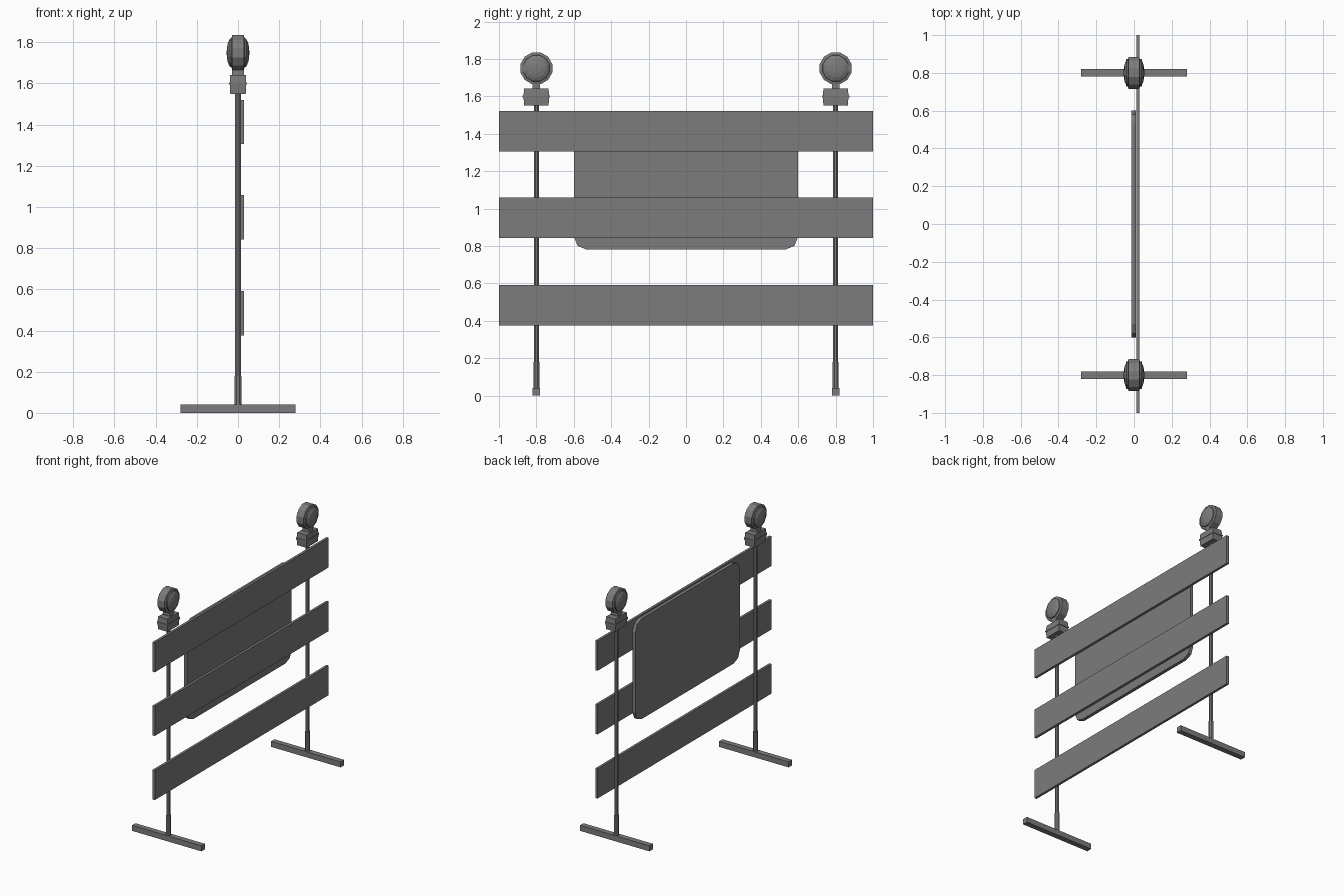
import bpy, bmesh, math
from mathutils import Matrix

if "Cube" in bpy.data.objects:
    bpy.data.objects.remove(bpy.data.objects["Cube"], do_unlink=True)

grey = bpy.data.materials.new("dark grey")
grey.use_nodes = True
colour = (0.2, 0.2, 0.2, 1)
grey.diffuse_color = colour
grey.node_tree.nodes["Principled BSDF"].inputs["Base Color"].default_value = colour


def finish(name, bm):
    bmesh.ops.recalc_face_normals(bm, faces=bm.faces)
    mesh = bpy.data.meshes.new(name)
    bm.to_mesh(mesh)
    bm.free()
    mesh.materials.append(grey)
    ob = bpy.data.objects.new(name, mesh)
    bpy.context.collection.objects.link(ob)
    return ob


def box(name, x, y, z, top=1.0, bottom=1.0):
    """Box from (min, max) ranges, optionally narrowed at either end."""
    bm = bmesh.new()
    bmesh.ops.create_cube(bm, size=1)
    for v in bm.verts:
        k = top if v.co.z > 0 else bottom
        v.co = [sum(r) / 2 + c * s * (r[1] - r[0])
                for r, c, s in zip((x, y, z), v.co, (k, k, 1))]
    return finish(name, bm)


def lathe(name, profile, sides, centre, along_x=False):
    """Turned solid from (radius, height) points."""
    bm = bmesh.new()
    rings = []
    for r, h in profile:
        angles = [2 * math.pi * (i + 0.5) / sides for i in range(sides)]
        rings.append([bm.verts.new((r * math.cos(a), r * math.sin(a), h)) for a in angles])
    for a, b in zip(rings, rings[1:]):
        for i in range(sides):
            j = (i + 1) % sides
            bm.faces.new((a[i], a[j], b[j], b[i]))
    bm.faces.new(rings[0])
    bm.faces.new(rings[-1])
    if along_x:
        bm.transform(Matrix.Rotation(math.pi / 2, 4, "Y"))
    bm.transform(Matrix.Translation(centre))
    return finish(name, bm)


# Three horizontal boards
for name, low in (("lower", 0.375), ("middle", 0.842), ("upper", 1.305)):
    box(name + "_board", (0.012, 0.03), (-1, 1), (low, low + 0.216))

# Sign panel with rounded corners behind the boards
bm = bmesh.new()
bmesh.ops.create_cube(bm, size=1)
bm.transform(Matrix.Translation((-0.001, 0, 1.145)) @ Matrix.Diagonal((0.024, 1.2, 0.73, 1)))
corners = [e for e in bm.edges if abs(e.verts[0].co.x - e.verts[1].co.x) > 0.01]
bmesh.ops.bevel(bm, geom=corners, offset=0.07, segments=2, profile=0.5, affect="EDGES")
finish("sign_panel", bm)

# Two stands, each with a foot, a post and a warning lamp
for side, y in (("front", -0.8), ("back", 0.8)):
    box(side + "_foot", (-0.28, 0.28), (y - 0.02, y + 0.02), (0, 0.04))
    lathe(side + "_sleeve", [(0.018, 0.03), (0.018, 0.18)], 8, (0, y, 0))
    lathe(side + "_post", [(0.0145, 0.04), (0.0145, 1.56)], 8, (0, y, 0))

    # Battery case in two halves with a seam flange
    case_x, case_y = (-0.04, 0.04), (y - 0.069, y + 0.069)
    box(side + "_case_base", case_x, case_y, (1.55, 1.597), bottom=0.94)
    box(side + "_case_lid", case_x, case_y, (1.603, 1.642), top=0.94)
    box(side + "_case_flange", (-0.043, 0.043), (y - 0.073, y + 0.073), (1.595, 1.605))
    box(side + "_lamp_neck", (-0.028, 0.028), (y - 0.02, y + 0.02), (1.64, 1.69))

    # Lamp ring and domed lenses on both faces
    lathe(side + "_lamp_ring", [(0.074, -0.032), (0.088, -0.028), (0.088, 0.028), (0.074, 0.032)],
          12, (0, y, 1.75), True)
    dome = [(0.073, 0.03), (0.071, 0.039), (0.05, 0.049), (0.025, 0.054), (0.004, 0.055)]
    lathe(side + "_lens", [(r, -h) for r, h in reversed(dome)] + dome, 12, (0, y, 1.75), True)
